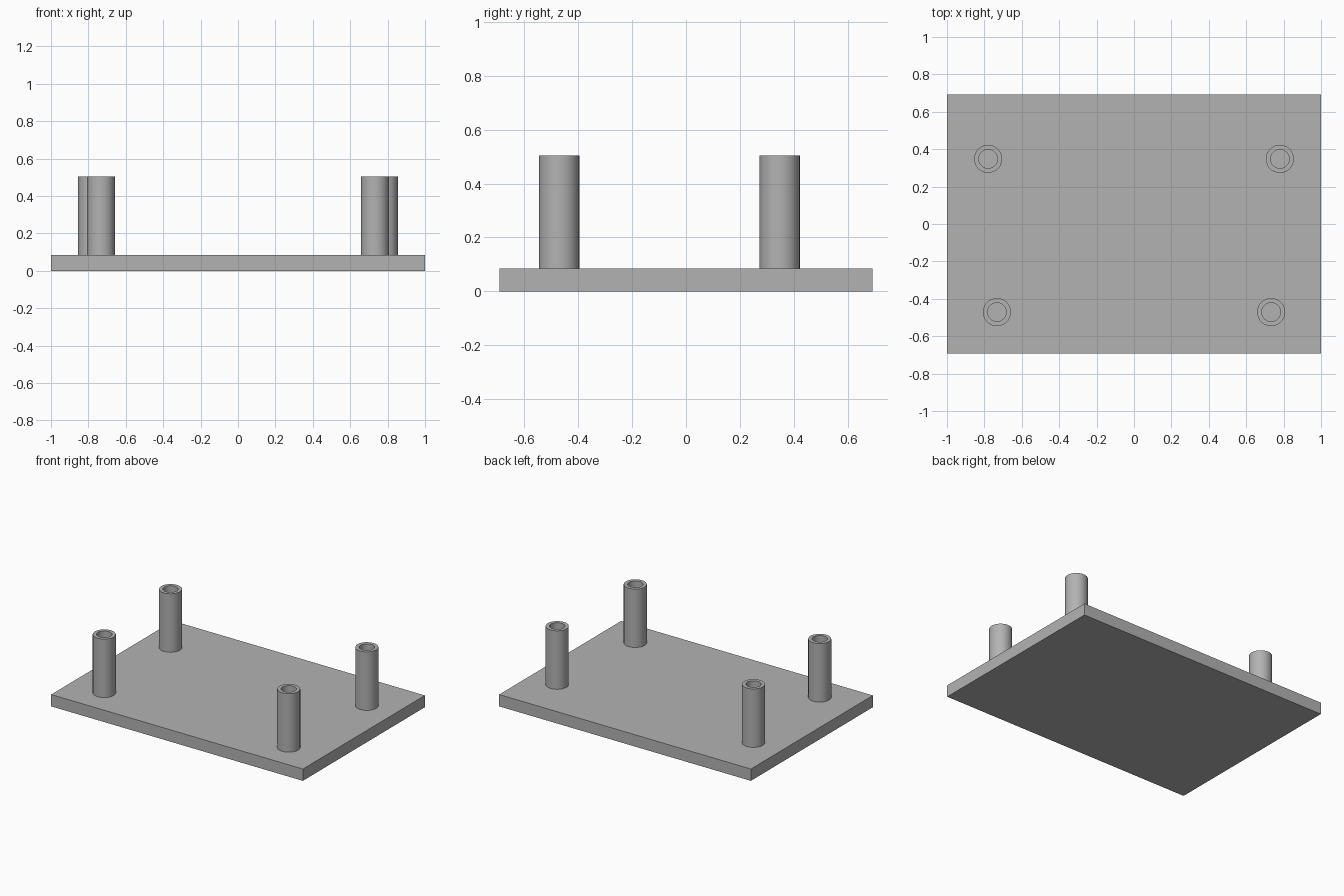
import bpy
import bmesh
import math

cube = bpy.data.objects.get("Cube")
if cube:
    bpy.data.objects.remove(cube, do_unlink=True)

GREY = (0.45, 0.45, 0.45, 1)
PLATE_TOP, POST_TOP = 0.085, 0.505
OUTER, INNER = 0.075, 0.05
SIDES = 32

grey = bpy.data.materials.new("plain grey")
grey.use_nodes = True
grey.diffuse_color = GREY
grey.node_tree.nodes["Principled BSDF"].inputs["Base Color"].default_value = GREY


def add_object(name, bm, location):
    mesh = bpy.data.meshes.new(name)
    bmesh.ops.recalc_face_normals(bm, faces=bm.faces)
    bm.to_mesh(mesh)
    bm.free()
    mesh.materials.append(grey)
    obj = bpy.data.objects.new(name, mesh)
    obj.location = location
    bpy.context.collection.objects.link(obj)
    return obj


# Flat rectangular base
bm = bmesh.new()
bmesh.ops.create_cube(bm, size=1)
bmesh.ops.scale(bm, vec=(2, 1.384, PLATE_TOP), verts=bm.verts)
add_object("base_plate", bm, (0, 0, PLATE_TOP / 2))


def add_post(name, x, y):
    """Hollow standoff: a rectangular wall section spun about its axis."""
    bm = bmesh.new()
    height = POST_TOP - PLATE_TOP
    section = [(INNER, 0), (OUTER, 0), (OUTER, height), (INNER, height)]
    verts = [bm.verts.new((r, 0, z)) for r, z in section]
    edges = [bm.edges.new((verts[i], verts[(i + 1) % 4])) for i in range(4)]
    bmesh.ops.spin(bm, geom=verts + edges, cent=(0, 0, 0), axis=(0, 0, 1),
                   angle=math.tau, steps=SIDES, use_merge=True)
    bmesh.ops.remove_doubles(bm, verts=bm.verts, dist=0.0001)
    post = add_object(name, bm, (x, y, PLATE_TOP))
    bpy.ops.object.select_all(action="DESELECT")
    post.select_set(True)
    bpy.context.view_layer.objects.active = post
    bpy.ops.object.shade_smooth_by_angle(angle=math.radians(30))


# Mirrored pairs of posts, the front pair set slightly closer together
for side, sign in (("left", 1), ("right", -1)):
    add_post("back_post_" + side, sign * 0.78, 0.348)
    add_post("front_post_" + side, sign * 0.733, -0.471)
